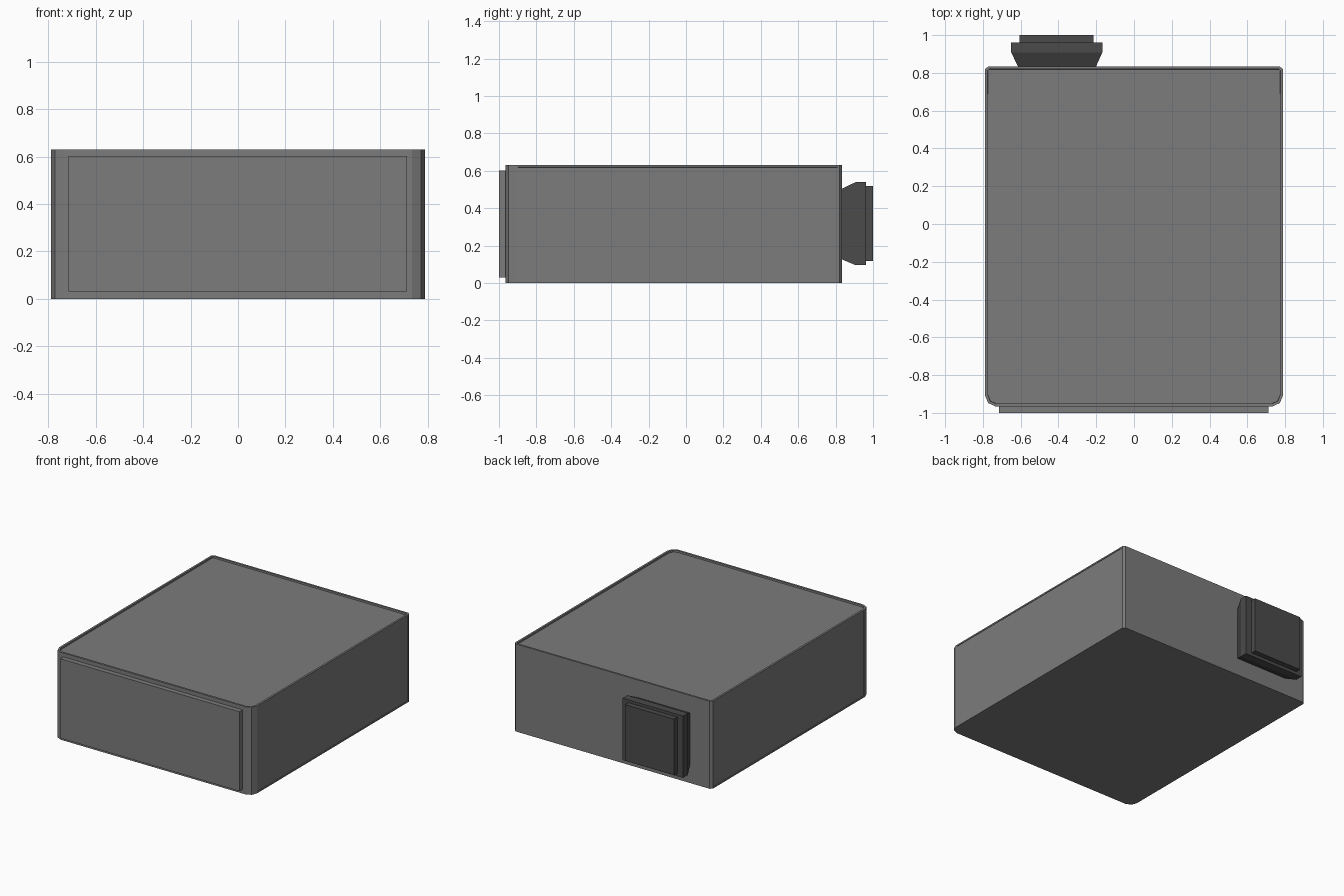
import bpy, bmesh

cube = bpy.data.objects.get("Cube")
if cube:
    bpy.data.objects.remove(cube)


def material(name, value):
    m = bpy.data.materials.new(name)
    m.use_nodes = True
    colour = (value, value, value, 1)
    m.diffuse_color = colour
    m.node_tree.nodes["Principled BSDF"].inputs["Base Color"].default_value = colour
    return m


grey = material("mid grey", 0.2)
dark = material("dark grey", 0.07)


def finish(name, bm, mat):
    bmesh.ops.recalc_face_normals(bm, faces=bm.faces)
    mesh = bpy.data.meshes.new(name)
    bm.to_mesh(mesh)
    bm.free()
    mesh.materials.append(mat)
    obj = bpy.data.objects.new(name, mesh)
    bpy.context.collection.objects.link(obj)


def loft(name, rings, mat):
    """Skin a stack of equal-length point rings and cap both ends."""
    bm = bmesh.new()
    loops = [[bm.verts.new(p) for p in ring] for ring in rings]
    for a, b in zip(loops, loops[1:]):
        for i in range(len(a)):
            j = (i + 1) % len(a)
            bm.faces.new((a[i], a[j], b[j], b[i]))
    bm.faces.new(loops[0])
    bm.faces.new(loops[-1])
    return finish(name, bm, mat)


def rect(x0, x1, z0, z1, y):
    return [(x0, y, z0), (x1, y, z0), (x1, y, z1), (x0, y, z1)]


# Case: rounded front corners, small back chamfers, shallow recessed top and sides
half = [(0.735, -0.965), (0.772, -0.948), (0.788, -0.91), (0.788, 0.82), (0.772, 0.834)]
outline = half + [(-x, y) for x, y in reversed(half)]
bm = bmesh.new()
base = bm.faces.new([bm.verts.new((x, y, 0)) for x, y in outline])
ext = bmesh.ops.extrude_face_region(bm, geom=[base])
bmesh.ops.translate(bm, verts=[v for v in ext["geom"] if isinstance(v, bmesh.types.BMVert)],
                    vec=(0, 0, 0.63))
bmesh.ops.recalc_face_normals(bm, faces=bm.faces)
bm.normal_update()
tops = [f for f in bm.faces if f.normal.z > 0.9]
sides = [f for f in bm.faces if abs(f.normal.x) > 0.99]
for faces, depth in ((tops, 0.012), (sides, 0.003)):
    bmesh.ops.inset_individual(bm, faces=faces, thickness=0.015)
    bmesh.ops.inset_individual(bm, faces=faces, thickness=0.001, depth=-depth)
finish("case", bm, grey)

# Front panel
loft("front_panel", [rect(-0.715, 0.712, 0.03, 0.602, y) for y in (-0.965, -1.0)], grey)

# Flared connector on the back with a smaller end cap
loft("connector", [rect(-0.61, -0.205, 0.13, 0.5, 0.825),
                   rect(-0.65, -0.168, 0.095, 0.54, 0.908),
                   rect(-0.65, -0.168, 0.095, 0.54, 0.962)], dark)
loft("connector_cap", [rect(-0.605, -0.215, 0.117, 0.52, y) for y in (0.955, 1.0)], dark)
